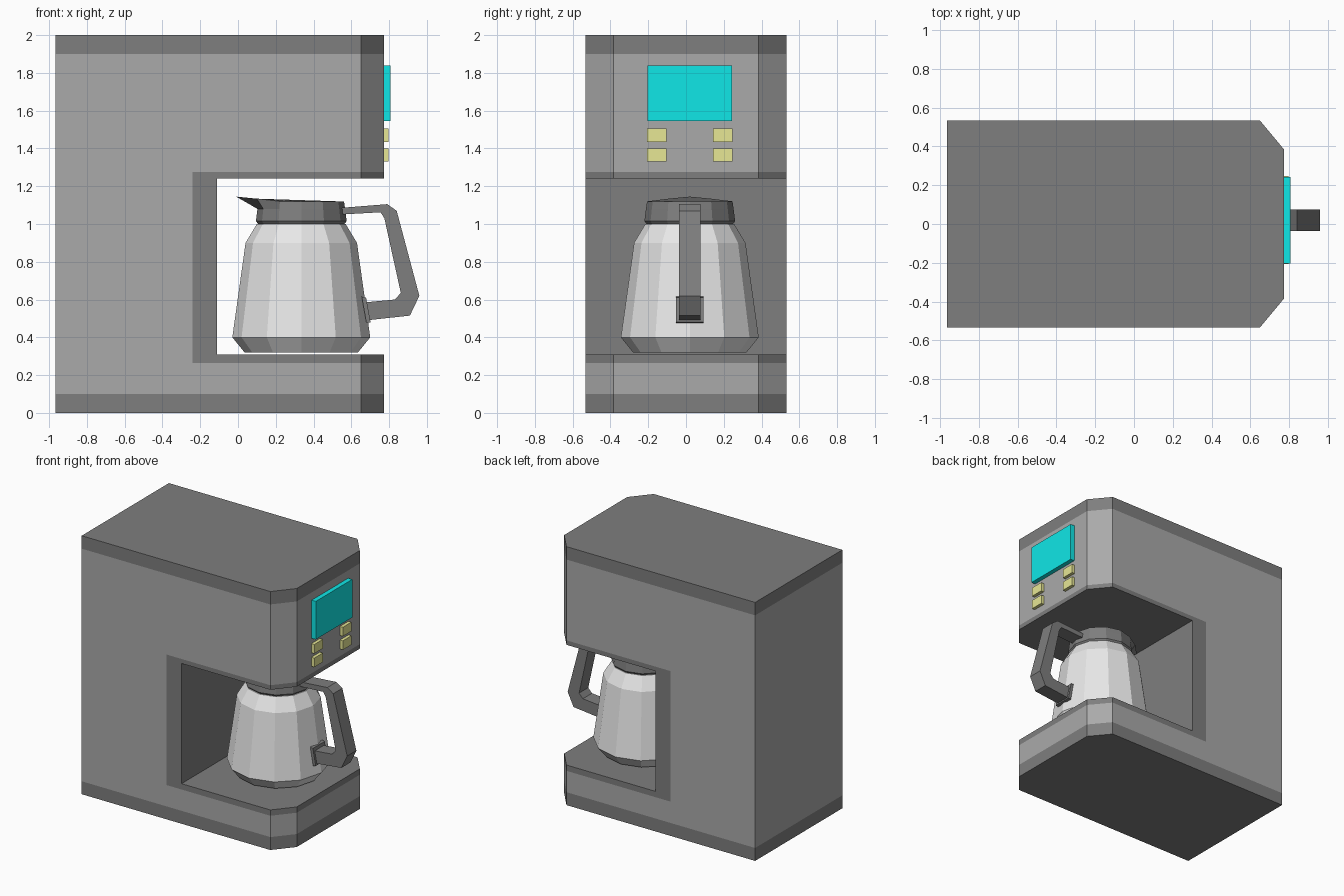
import bpy, bmesh
from math import cos, sin, radians

if "Cube" in bpy.data.objects:
    bpy.data.objects.remove(bpy.data.objects["Cube"], do_unlink=True)

MID_Y = 0.02   # centre line of the jug and the controls
JUG_X = 0.335


def material(name, rgb):
    m = bpy.data.materials.new(name)
    m.use_nodes = True
    m.diffuse_color = (*rgb, 1)
    m.node_tree.nodes["Principled BSDF"].inputs["Base Color"].default_value = (*rgb, 1)
    return m


light = material("light grey plastic", (0.4, 0.4, 0.4))
dark = material("dark grey plastic", (0.21, 0.21, 0.21))
glass = material("pale jug", (0.8, 0.8, 0.8))
cyan = material("cyan screen", (0.005, 0.8, 0.8))
yellow = material("yellow button", (0.8, 0.8, 0.3))


def finish(name, bm, *mats):
    bmesh.ops.recalc_face_normals(bm, faces=bm.faces[:])
    me = bpy.data.meshes.new(name)
    bm.to_mesh(me)
    bm.free()
    ob = bpy.data.objects.new(name, me)
    bpy.context.collection.objects.link(ob)
    for m in mats:
        me.materials.append(m)
    return ob


def extrude(name, points, offset, *mats):
    """Flat outline of 3D points pushed along an offset."""
    bm = bmesh.new()
    face = bm.faces.new([bm.verts.new(p) for p in points])
    geom = bmesh.ops.extrude_face_region(bm, geom=[face])["geom"]
    moved = [g for g in geom if isinstance(g, bmesh.types.BMVert)]
    bmesh.ops.translate(bm, vec=offset, verts=moved)
    return finish(name, bm, *mats)


def box(name, x, y, z, *mats):
    pts = [(x[0], y[0], z[0]), (x[1], y[0], z[0]), (x[1], y[1], z[0]), (x[0], y[1], z[0])]
    return extrude(name, pts, (0, 0, z[1] - z[0]), *mats)


def side_profile(name, points, width, mat):
    """Outline in x and z, centred on the jug's middle plane."""
    return extrude(name, [(x, MID_Y - width / 2, z) for x, z in points], (0, width, 0), mat)


def lathe(rings, sides=12):
    """Closed stack of rings given as (radius, height)."""
    bm = bmesh.new()
    loops = []
    for r, z in rings:
        angles = [radians(360 * i / sides) for i in range(sides)]
        loops.append([bm.verts.new((JUG_X + r * cos(a), MID_Y + r * sin(a), z)) for a in angles])
    for low, high in zip(loops, loops[1:]):
        for i in range(sides):
            j = (i + 1) % sides
            bm.faces.new((low[i], low[j], high[j], high[i]))
    bm.faces.new(loops[0][::-1])
    bm.faces.new(loops[-1])
    return bm, loops


# Housing: chamfered column with a through notch for the jug
half = [(-0.965, 0.533), (0.65, 0.533), (0.773, 0.385)]
plan = [(x, -y, 0) for x, y in half] + [(x, y, 0) for x, y in reversed(half)]
housing = extrude("housing", plan, (0, 0, 2), light, dark)
cutter = box("notch_cutter", (-0.11, 1.2), (-0.8, 0.8), (0.31, 1.24))
cutter.hide_render = True
mod = housing.modifiers.new("notch", "BOOLEAN")
mod.operation, mod.solver, mod.object = "DIFFERENCE", "EXACT", cutter
bpy.context.view_layer.objects.active = housing
bpy.ops.object.modifier_apply(modifier=mod.name)
bpy.data.objects.remove(cutter, do_unlink=True)

# Housing trim: dark bands at the ends and around the notch
bm = bmesh.new()
bm.from_mesh(housing.data)
cuts = [((0, 0, z), (0, 0, 1)) for z in (0.1, 0.265, 1.275, 1.9)] + [((-0.24, 0, 0), (1, 0, 0))]
for co, no in cuts:
    bmesh.ops.bisect_plane(bm, geom=bm.verts[:] + bm.edges[:] + bm.faces[:],
                           plane_co=co, plane_no=no)
bm.normal_update()
for f in bm.faces:
    c = f.calc_center_median()
    ends = c.z < 0.1 or c.z > 1.9
    surround = c.x > -0.24 and 0.265 < c.z < 1.275
    f.material_index = int(abs(f.normal.z) > 0.5 or ends or surround)
bm.to_mesh(housing.data)
bm.free()

# Control panel
box("screen", (0.77, 0.808), (MID_Y - 0.223, MID_Y + 0.223), (1.545, 1.84), cyan)
for side, y in (("left", 0.175), ("right", -0.175)):
    for row, z in (("upper", 1.47), ("lower", 1.365)):
        box(f"{side}_{row}_button", (0.77, 0.798), (MID_Y + y - 0.052, MID_Y + y + 0.052),
            (z - 0.035, z + 0.035), yellow)

# Jug
bm, _ = lathe([(0.3, 0.32), (0.365, 0.4), (0.295, 0.9), (0.235, 1.0)])
finish("jug", bm, glass)

# Lid: top rim pulled out into a pouring spout
bm, loops = lathe([(0.225, 0.995), (0.24, 1.015), (0.232, 1.08), (0.226, 1.12)])
rim = loops[-1]
rim[6].co.x, rim[6].co.z = -0.01, 1.145
for i in (5, 7):
    rim[i].co.x, rim[i].co.z = 0.1, 1.134
finish("lid", bm, dark)

# Handle and its lower mount
side_profile("handle", [(0.54, 1.085), (0.79, 1.105), (0.84, 1.07), (0.96, 0.62), (0.91, 0.515),
                        (0.68, 0.49), (0.67, 0.585), (0.83, 0.6), (0.862, 0.635),
                        (0.775, 1.03), (0.755, 1.062), (0.54, 1.05)], 0.112, dark)
side_profile("handle_mount", [(0.655, 0.615), (0.678, 0.61), (0.702, 0.48), (0.68, 0.475)],
             0.145, dark)
